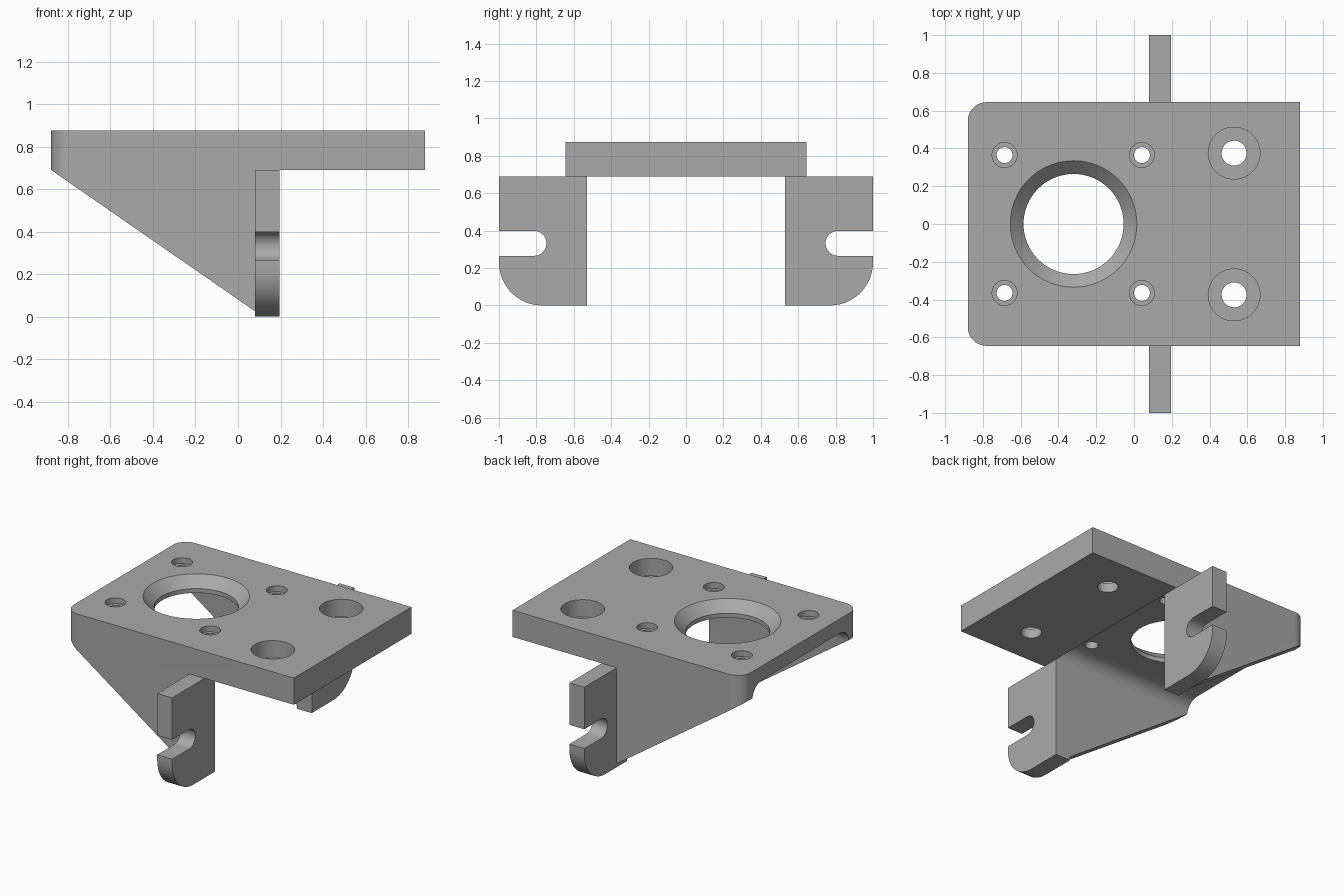
import bpy, bmesh, math
from mathutils import Vector

if "Cube" in bpy.data.objects:
    bpy.data.objects.remove(bpy.data.objects["Cube"])

grey = bpy.data.materials.new("plain_grey")
grey.diffuse_color = (0.4, 0.4, 0.4, 1)
grey.use_nodes = True
grey.node_tree.nodes["Principled BSDF"].inputs["Base Color"].default_value = grey.diffuse_color


def prism(name, points, axis, lo, hi):
    """Extrude a 2D profile along an axis (x: points are y,z; y: x,z; z: x,y)."""
    place = {"x": lambda a, b, t: (t, a, b),
             "y": lambda a, b, t: (a, t, b),
             "z": lambda a, b, t: (a, b, t)}[axis]
    bm = bmesh.new()
    face = bm.faces.new([bm.verts.new(place(a, b, lo)) for a, b in points])
    new = bmesh.ops.extrude_face_region(bm, geom=[face])["geom"]
    shift = Vector(place(0, 0, hi - lo))
    bmesh.ops.translate(bm, vec=shift,
                        verts=[v for v in new if isinstance(v, bmesh.types.BMVert)])
    bmesh.ops.recalc_face_normals(bm, faces=bm.faces)
    return finish(name, bm)


def finish(name, bm):
    mesh = bpy.data.meshes.new(name)
    bm.to_mesh(mesh)
    bm.free()
    mesh.materials.append(grey)
    ob = bpy.data.objects.new(name, mesh)
    bpy.context.collection.objects.link(ob)
    return ob


def arc(cx, cy, r, start, end, n=12):
    return [(cx + r * math.cos(math.radians(start + (end - start) * i / n)),
             cy + r * math.sin(math.radians(start + (end - start) * i / n)))
            for i in range(n + 1)]


def lathe(name, x, y, profile, n=48):
    """Solid of revolution about a vertical axis from (radius, z) rings."""
    bm = bmesh.new()
    rings = [[bm.verts.new((x + r * math.cos(2 * math.pi * i / n),
                            y + r * math.sin(2 * math.pi * i / n), z))
              for i in range(n)] for r, z in profile]
    for a, b in zip(rings, rings[1:]):
        for i in range(n):
            j = (i + 1) % n
            bm.faces.new((a[i], a[j], b[j], b[i]))
    bm.faces.new(rings[0])
    bm.faces.new(rings[-1])
    bmesh.ops.recalc_face_normals(bm, faces=bm.faces)
    return finish(name, bm)


def combine(ob, other, operation):
    mod = ob.modifiers.new("bool", "BOOLEAN")
    mod.operation, mod.object, mod.solver = operation, other, "EXACT"
    bpy.context.view_layer.objects.active = ob
    bpy.ops.object.modifier_apply(modifier=mod.name)
    bpy.data.objects.remove(other)


TOP, LEDGE, RECESS = 0.875, 0.69, 0.775
HX, HY, INNER = 0.88, 0.645, 0.53
TAB0, TAB1 = 0.08, 0.195

# Body: plate outline with two rounded corners, trimmed to the side profile
outline = ([(HX, -HY), (HX, HY)] + arc(-HX + 0.1, HY - 0.1, 0.1, 90, 180)
           + arc(-HX + 0.1, -HY + 0.1, 0.1, 180, 270))
body = prism("bracket_body", outline, "z", -0.1, TOP)
side = [(-1, 1), (1, 1), (1, LEDGE), (TAB1, LEDGE), (TAB1, 0), (TAB0, 0),
        (TAB0, 0.025), (-HX, LEDGE), (-1, LEDGE)]
combine(body, prism("side_trim", side, "y", -1, 1), "INTERSECT")

# Filleted channel between the gussets
r = 0.1
channel = ([(-INNER, -0.2), (INNER, -0.2)] + arc(INNER - r, RECESS - r, r, 0, 90)
           + arc(-INNER + r, RECESS - r, r, 90, 180))
combine(body, prism("channel_cutter", channel, "x", -1, TAB1), "DIFFERENCE")

# Large countersunk opening
combine(body, lathe("opening_cutter", -0.32, 0,
                    [(0.265, 0.5), (0.265, TOP - 0.07), (0.335, TOP), (0.335, 1)], 64),
        "DIFFERENCE")

# Counterbored screw holes
for s in (-1, 1):
    for x, y, r_in, r_out, depth in ((-0.685, 0.365, 0.042, 0.066, 0.04),
                                     (0.042, 0.365, 0.042, 0.066, 0.04),
                                     (0.53, 0.375, 0.066, 0.137, 0.12)):
        combine(body, lathe("hole_cutter", x, s * y,
                            [(r_in, 0.5), (r_in, TOP - depth),
                             (r_out, TOP - depth), (r_out, 1)]), "DIFFERENCE")

# Slotted side tabs, starting at the outer gusset face
tab = ([(HY, 0)] + arc(0.77, 0.23, 0.23, -90, 0) + [(1, 0.265)]
       + arc(0.813, 0.332, 0.067, 270, 90) + [(1, 0.399), (1, LEDGE), (HY, LEDGE)])
tabs = [prism(n, [(s * y, z) for y, z in tab], "x", TAB0, TAB1)
        for n, s in (("front_tab", -1), ("back_tab", 1))]

# Smooth the curved walls, keep edges crisp
for ob in [body] + tabs:
    bpy.ops.object.select_all(action="DESELECT")
    ob.select_set(True)
    bpy.context.view_layer.objects.active = ob
    bpy.ops.object.shade_smooth_by_angle(angle=math.radians(30))
